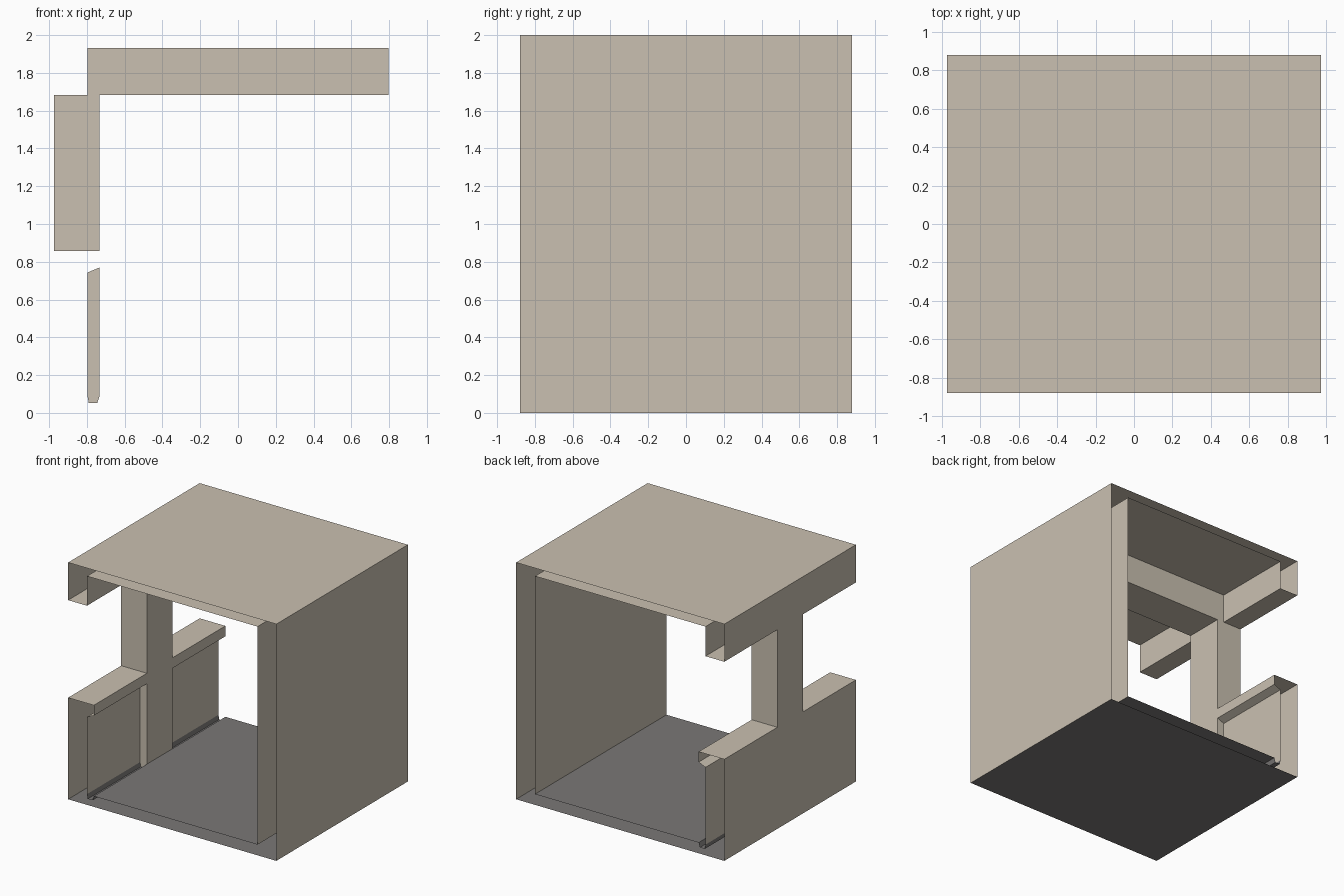
import bpy, bmesh

if "Cube" in bpy.data.objects:
    bpy.data.objects.remove(bpy.data.objects["Cube"])

L = 0.878    # half length of the corridor section
P = 0.17     # half width of the central pillar and beam
OX, IX, SX = 0.973, 0.797, 0.733   # outer wall, inner wall, sill edge / pilaster face
FL, CE, HEAD, SILL, TOP = 0.09, 1.932, 1.682, 0.858, 2.0


def material(name, rgb):
    m = bpy.data.materials.new(name)
    m.diffuse_color = (*rgb, 1)
    m.use_nodes = True
    m.node_tree.nodes["Principled BSDF"].inputs["Base Color"].default_value = m.diffuse_color
    return m


WALL = material("warm plaster", (0.59, 0.53, 0.44))
FLOOR = material("grey floor", (0.195, 0.188, 0.184))


def build(name, mat, strips=(), caps=(), mirror=False):
    """Strips: (xz path, y0, y1), facing left of the path. Caps: (xz outline, y)."""
    bm = bmesh.new()
    for path, y0, y1 in strips:
        rows = [[bm.verts.new((x, y, z)) for x, z in path] for y in (y0, y1)]
        for i in range(len(path) - 1):
            bm.faces.new((rows[0][i], rows[0][i + 1], rows[1][i + 1], rows[1][i]))
    for outline, y in caps:
        bm.faces.new([bm.verts.new((x, y, z)) for x, z in outline])
    me = bpy.data.meshes.new(name)
    bm.to_mesh(me)
    bm.free()
    me.materials.append(mat)
    ob = bpy.data.objects.new(name, me)
    bpy.context.collection.objects.link(ob)
    if mirror:
        mod = ob.modifiers.new("Mirror", "MIRROR")
        mod.use_axis = (False, True, False)
        mod.use_mirror_merge = False
    return ob


# Outer roof and right wall, full length, open ended
build("outer_shell", WALL, [([(-OX, TOP), (OX, TOP), (OX, 0)], -L, L)])

# Underside and walking surface
build("base", FLOOR, [([(OX, 0), (-OX, 0)], -L, L)])
build("floor", FLOOR, [([(-SX, FL), (IX, FL)], -L, L)])

# Drain groove beside the left wall, interrupted by the pilaster
groove = [(-IX, FL), (-0.79, 0.052), (-0.745, 0.052), (-SX, FL)]
build("floor_groove", FLOOR, [(groove, P, L)], mirror=True)

# Left wall below the window, with overhanging sill
sill = [(-OX, 0), (-OX, SILL), (-SX, SILL), (-SX, 0.77), (-IX, 0.743), (-IX, FL)]
build("window_sill_wall", WALL, [(sill, P, L)], mirror=True)

# Right inner wall, ceiling and window head of each bay
ceiling = [(IX, FL), (IX, CE), (-IX, CE), (-IX, HEAD), (-OX, HEAD), (-OX, TOP)]
build("bay_walls_and_ceiling", WALL, [(ceiling, P, L)], mirror=True)

# Central pillar and ceiling beam: inner and outer faces
build("pillar_and_beam", WALL, [
    ([(IX, FL), (IX, HEAD), (-SX, HEAD), (-SX, FL)], -P, P),
    ([(-OX, 0), (-OX, TOP)], -P, P)])

# Side faces of beam, pillar and pilaster
beam = [(-IX, HEAD), (-IX, CE), (IX, CE), (IX, HEAD)]
pillar = [(-OX, SILL), (-OX, HEAD), (-SX, HEAD), (-SX, SILL)]
pilaster = [(-IX, 0.743), (-SX, 0.77)] + groove[::-1]
build("pillar_and_beam_sides", WALL,
      caps=[(beam, P), (pillar, P), (pilaster, P)], mirror=True)
